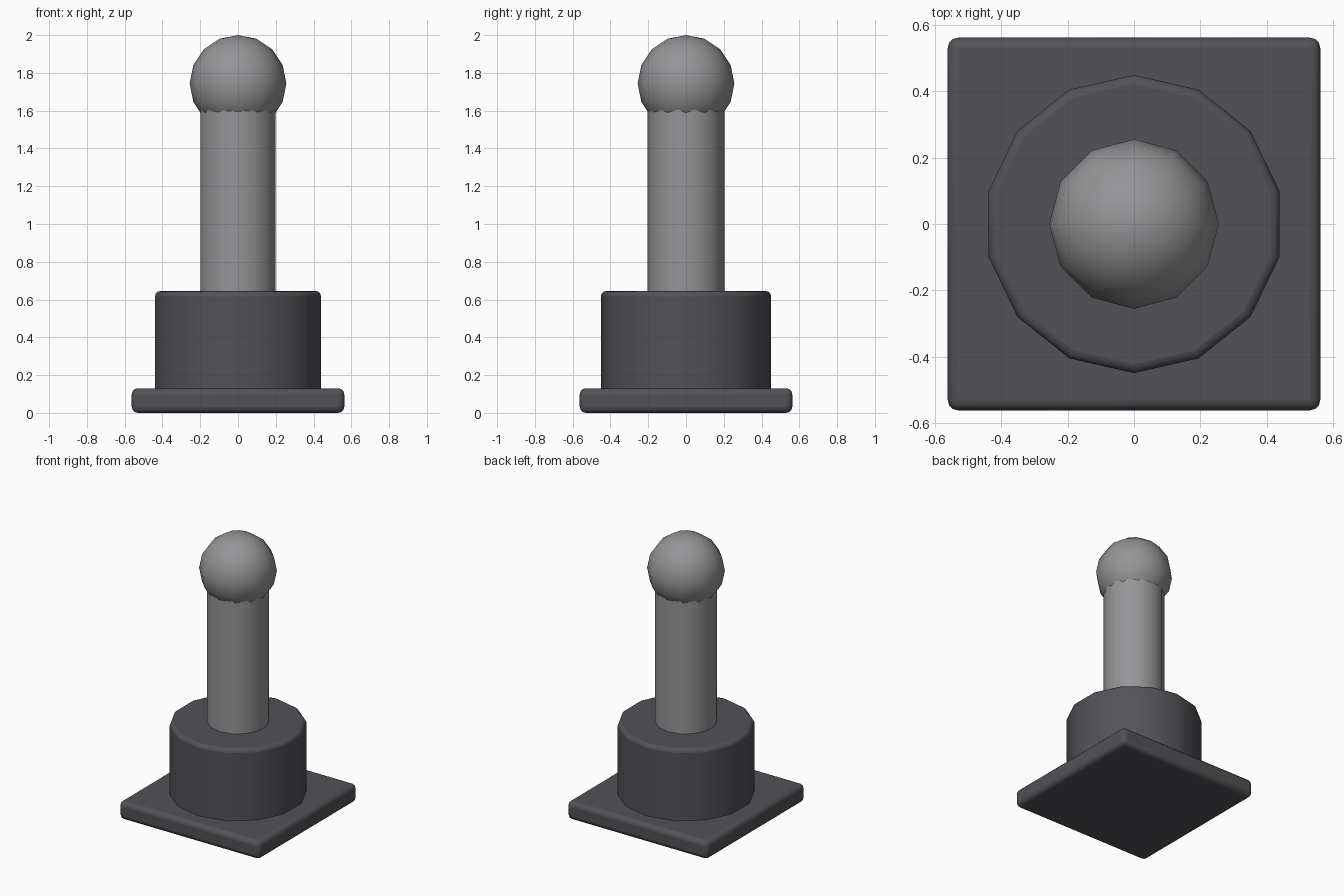
import bpy
import math

if "Cube" in bpy.data.objects:
    bpy.data.objects.remove(bpy.data.objects["Cube"])


def material(name, rgb):
    m = bpy.data.materials.new(name)
    m.diffuse_color = (*rgb, 1)
    m.use_nodes = True
    m.node_tree.nodes["Principled BSDF"].inputs["Base Color"].default_value = m.diffuse_color
    return m


dark = material("dark_grey", (0.085, 0.085, 0.095))
light = material("light_grey", (0.3, 0.3, 0.31))


def finish(name, mat, bevel=0.0):
    ob = bpy.context.object
    ob.name = name
    ob.data.materials.append(mat)
    bpy.ops.object.transform_apply(location=False, rotation=False, scale=True)
    if bevel:
        b = ob.modifiers.new("Bevel", 'BEVEL')
        b.width = bevel
        b.segments = 3
        b.limit_method = 'ANGLE'
        b.angle_limit = math.radians(40)
    bpy.ops.object.shade_smooth_by_angle(angle=math.radians(40))
    return ob


def cylinder(name, mat, radius, z0, z1, bevel=0.0):
    bpy.ops.mesh.primitive_cylinder_add(vertices=14, radius=radius, depth=z1 - z0,
                                        location=(0, 0, (z0 + z1) / 2))
    return finish(name, mat, bevel)


# Square base plate with rounded edges
bpy.ops.mesh.primitive_cube_add(size=1, location=(0, 0, 0.065))
bpy.context.object.scale = (1.125, 1.125, 0.13)
finish("base_plate", dark, 0.032)

# Fourteen-sided hub and shaft
cylinder("hub", dark, 0.45, 0.09, 0.645, 0.026)
cylinder("shaft", light, 0.203, 0.60, 1.63)

# Ball on top
bpy.ops.mesh.primitive_uv_sphere_add(segments=12, ring_count=8, radius=0.256,
                                     location=(0, 0, 1.744))
finish("ball", light)
